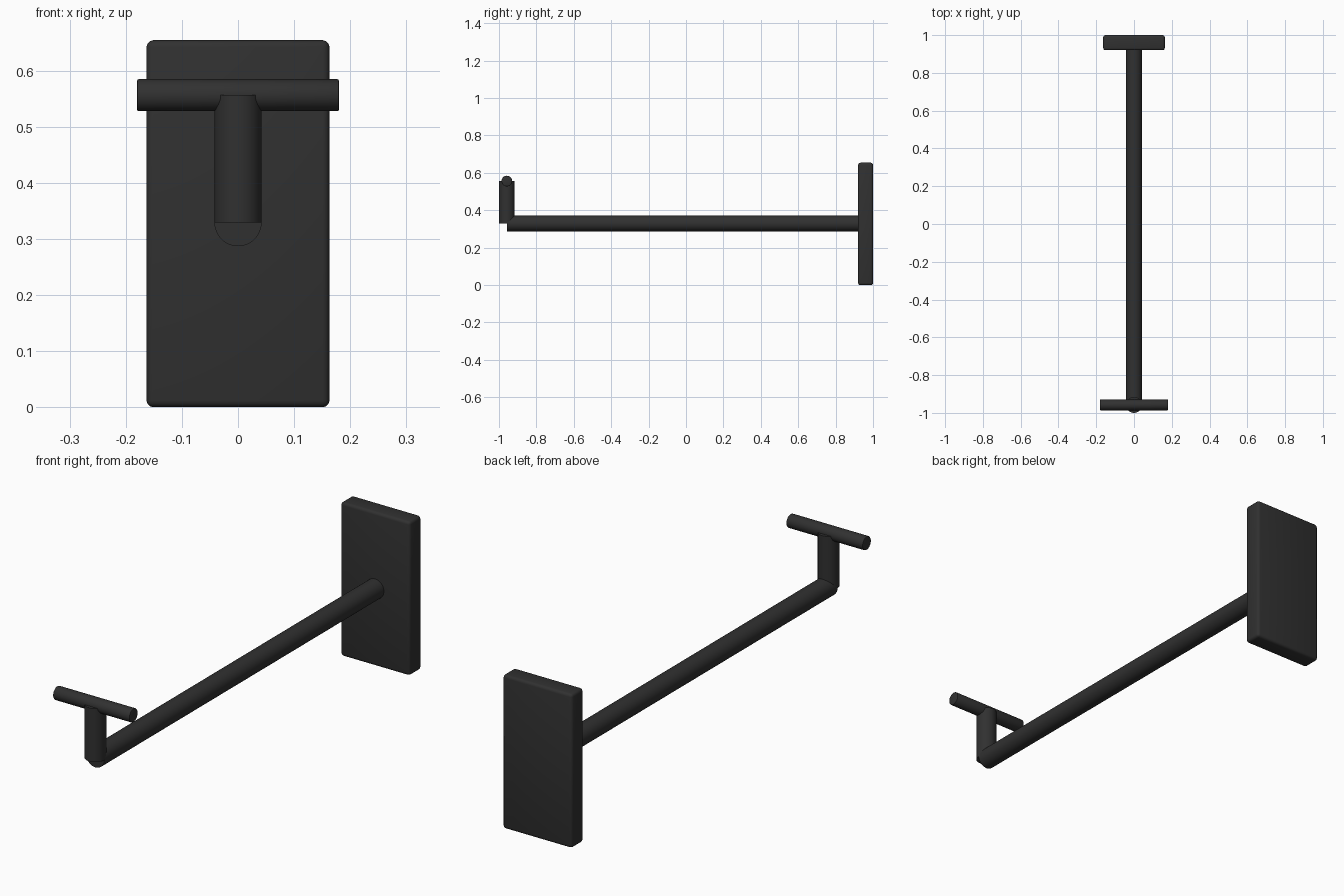
import bpy
import math

cube = bpy.data.objects.get("Cube")
if cube:
    bpy.data.objects.remove(cube, do_unlink=True)

# Single matte black finish
black = bpy.data.materials.new("matte_black")
black.use_nodes = True
colour = (0.03, 0.03, 0.03, 1)
black.diffuse_color = colour
black.node_tree.nodes["Principled BSDF"].inputs["Base Color"].default_value = colour

ROD_R = 0.042    # arm and post radius
BAR_R = 0.0285   # crossbar radius
FRONT_Y = -0.958
ARM_Z = 0.329
BAR_Z = 0.556


def finish(name, bevel=0, segments=2):
    obj = bpy.context.object
    obj.name = name
    obj.data.materials.append(black)
    bpy.ops.object.transform_apply(location=False, rotation=True, scale=True)
    if bevel:
        mod = obj.modifiers.new("rounded_edges", 'BEVEL')
        mod.width = bevel
        mod.segments = segments
        mod.limit_method = 'ANGLE'
        mod.angle_limit = math.radians(40)
        bpy.ops.object.modifier_apply(modifier=mod.name)
    bpy.ops.object.shade_smooth_by_angle(angle=math.radians(35))
    return obj


def rod(name, radius, length, centre, rotation=(0, 0, 0), bevel=0):
    bpy.ops.mesh.primitive_cylinder_add(vertices=48, radius=radius, depth=length,
                                        location=centre, rotation=rotation)
    return finish(name, bevel)


# Wall plate
bpy.ops.mesh.primitive_cube_add(size=1, location=(0, 0.96, 0.327))
bpy.context.object.scale = (0.326, 0.08, 0.654)
finish("wall_plate", 0.012, 3)

# Long arm, running from the plate to the front
ARM_BACK = 0.93
rod("arm", ROD_R, ARM_BACK - FRONT_Y, (0, (ARM_BACK + FRONT_Y) / 2, ARM_Z),
    (math.pi / 2, 0, 0))

# Upright post at the front end
rod("post", ROD_R, BAR_Z - ARM_Z, (0, FRONT_Y, (BAR_Z + ARM_Z) / 2))

# Crossbar on top of the post
rod("crossbar", BAR_R, 0.36, (0, FRONT_Y, BAR_Z), (0, math.pi / 2, 0), 0.003)
